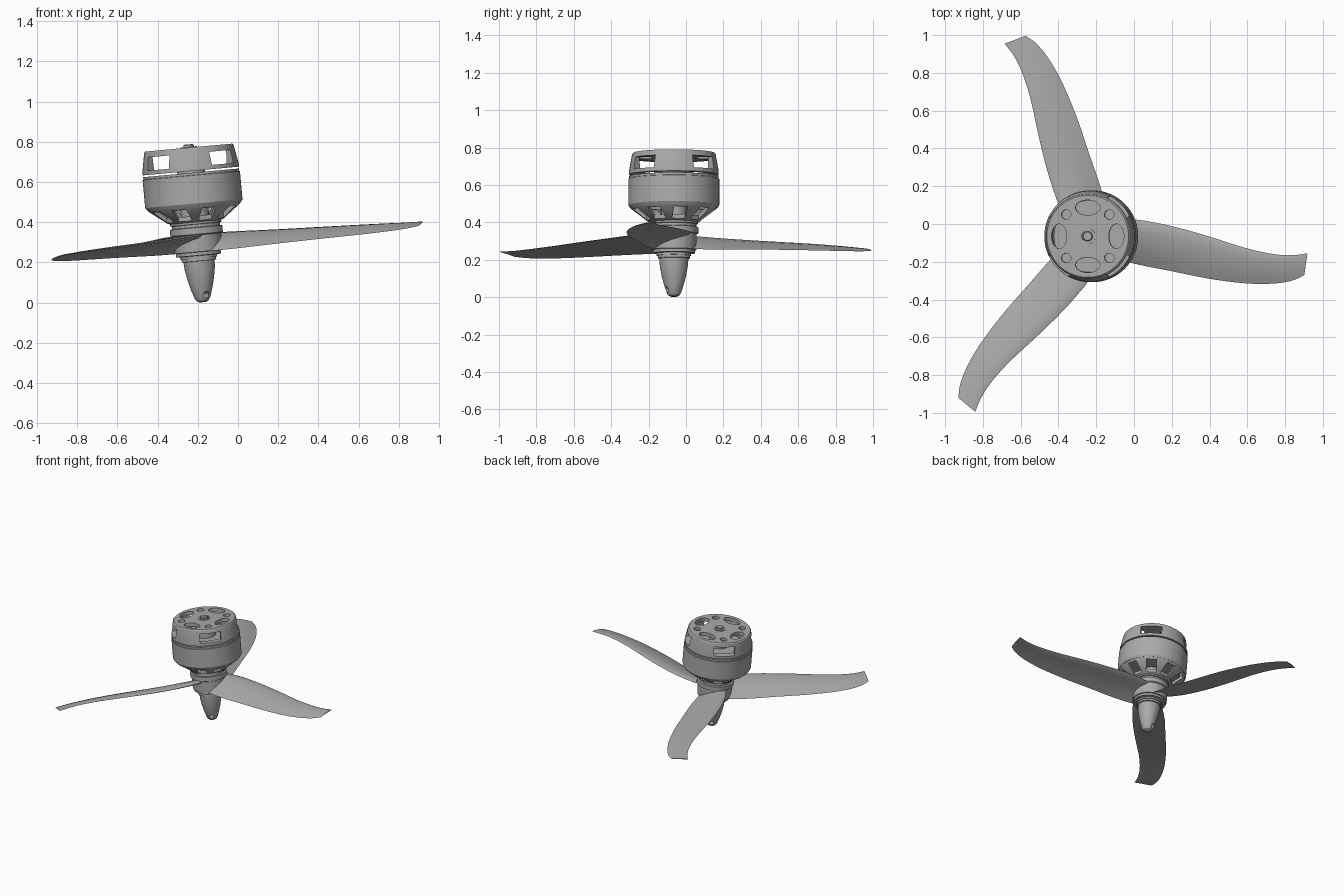
import bpy, bmesh, math
from mathutils import Matrix, Vector

if "Cube" in bpy.data.objects:
    bpy.data.objects.remove(bpy.data.objects["Cube"])

# Whole unit leans about 5 degrees around Y, spinner tip on the ground
FRAME = Matrix.Translation((-0.175, -0.065, 0.002)) @ Matrix.Rotation(math.radians(-5.2), 4, 'Y')

grey = bpy.data.materials.new("plain_grey")
grey.diffuse_color = (0.4, 0.4, 0.4, 1)
grey.use_nodes = True
grey.node_tree.nodes["Principled BSDF"].inputs["Base Color"].default_value = grey.diffuse_color


def rot_z(deg):
    return Matrix.Rotation(math.radians(deg), 4, 'Z')


def make(name, bm):
    bmesh.ops.remove_doubles(bm, verts=bm.verts, dist=1e-5)
    bmesh.ops.recalc_face_normals(bm, faces=bm.faces)
    me = bpy.data.meshes.new(name)
    bm.to_mesh(me)
    bm.free()
    ob = bpy.data.objects.new(name, me)
    bpy.context.collection.objects.link(ob)
    return ob


def lathe(name, profile, seg=72):
    """Closed (r, z) outline turned around the local axis."""
    bm = bmesh.new()
    rings = []
    for i in range(seg):
        a = 2 * math.pi * i / seg
        rings.append([bm.verts.new((r * math.cos(a), r * math.sin(a), z)) for r, z in profile])
    n = len(profile)
    for i in range(seg):
        p, q = rings[i], rings[(i + 1) % seg]
        for j in range(n):
            k = (j + 1) % n
            if profile[j][0] == 0 and profile[k][0] == 0:
                continue
            bm.faces.new((p[j], q[j], q[k], p[k]))
    return make(name, bm)


def cut(ob, bm):
    cutter = make("cutter", bm)
    cutter.hide_render = True
    mod = ob.modifiers.new("cut", 'BOOLEAN')
    mod.operation = 'DIFFERENCE'
    mod.solver = 'EXACT'
    mod.object = cutter
    bpy.context.view_layer.update()
    dg = bpy.context.evaluated_depsgraph_get()
    me = bpy.data.meshes.new_from_object(ob.evaluated_get(dg))
    ob.modifiers.clear()
    ob.data = me
    bpy.data.objects.remove(cutter)


def box(bm, m, size):
    bmesh.ops.create_cube(bm, size=1, matrix=m @ Matrix.Diagonal((*size, 1)))


def cyl(bm, m, r, h, seg=24):
    bmesh.ops.create_cone(bm, cap_ends=True, segments=seg, radius1=r, radius2=r, depth=h, matrix=m)


def finish(ob, angle=30):
    ob.data.transform(FRAME)
    ob.data.materials.clear()
    ob.data.materials.append(grey)
    ob.data.shade_smooth()
    ob.data.set_sharp_from_angle(angle=math.radians(angle))


# Spinner with a cross hole near its tip
spinner = lathe("spinner", [(0, 0), (.018, .001), (.031, .008), (.039, .022), (.053, .065), (.066, .115),
                            (.075, .165), (.078, .205), (.086, .206), (.086, .222), (0, .222)])
bm = bmesh.new()
cyl(bm, rot_z(-62) @ Matrix.Translation((0, 0, .036)) @ Matrix.Rotation(math.pi / 2, 4, 'Y'), .016, .3)
cut(spinner, bm)
finish(spinner)

# Propeller hub and collars
finish(lathe("propeller_hub", [(0, .22), (.092, .22), (.092, .232), (.112, .234), (.112, .25), (.12, .252),
                               (.122, .335), (.131, .34), (.131, .372), (.12, .375), (.12, .388),
                               (.128, .39), (.128, .402), (0, .402)]))

# Blades: station = (u high, u low, v high, v low, z high, z low, thickness)
STATIONS = [(.05, .05, .08, -.10, .335, .25, .03), (.2, .2, .09, -.145, .33, .252, .028),
            (.4, .4, .055, -.185, .322, .257, .024), (.6, .6, 0, -.225, .316, .261, .02),
            (.8, .8, -.063, -.25, .31, .264, .016), (.95, .95, -.095, -.25, .305, .268, .012),
            (1.05, 1.05, -.1, -.232, .301, .274, .009), (1.125, 1.107, -.09, -.205, .3, .282, .006)]
SECTION = [(0, 0), (.08, .45), (.25, .8), (.5, .9), (.75, .6), (1, 0), (.75, .15), (.5, .1), (.25, -.05), (.08, -.2)]


def blend(s, t):
    """Catmull-Rom blend along the stations."""
    g = lambda i: STATIONS[max(0, min(len(STATIONS) - 1, i))]
    return [.5 * (2 * b + (c - a) * t + (2 * a - 5 * b + 4 * c - d) * t * t + (3 * b - a - 3 * c + d) * t ** 3)
            for a, b, c, d in zip(g(s - 1), g(s), g(s + 1), g(s + 2))]


rows = [blend(s, k / 3) for s in range(len(STATIONS) - 1) for k in range(3)] + [STATIONS[-1]]
for n in range(3):
    bm = bmesh.new()
    loops = []
    for uh, ul, vh, vl, zh, zl, th in rows:
        hi, lo = Vector((uh, vh, zh)), Vector((ul, vl, zl))
        loops.append([bm.verts.new(rot_z(120 * n) @ (hi.lerp(lo, f) + Vector((0, 0, h * th))))
                      for f, h in SECTION])
    m = len(SECTION)
    for p, q in zip(loops, loops[1:]):
        for j in range(m):
            bm.faces.new((p[j], p[(j + 1) % m], q[(j + 1) % m], q[j]))
    bm.faces.new(loops[0])
    bm.faces.new(loops[-1])
    finish(make(f"blade_{n + 1}", bm), 50)

# Spoked bell: cone shell with windows between the spokes
bell = lathe("bell_spokes", [(.10, .40), (.128, .40), (.14, .405), (.228, .472), (.236, .488), (.215, .488),
                             (.13, .42), (.10, .42)])
bm = bmesh.new()
for i in range(9):
    box(bm, rot_z(40 * i + 10) @ Matrix.Translation((.181, 0, .45)), (.075, .072, .3))
cut(bell, bm)
finish(bell)

# Motor can
finish(lathe("motor_can", [(.215, .485), (.234, .478), (.243, .492), (.243, .632), (.239, .634), (.239, .646),
                           (.215, .646)]))

# Stator core and bearing tube inside
finish(lathe("stator", [(0, .50), (.19, .50), (.2, .51), (.2, .635), (.19, .645), (0, .645)]))
finish(lathe("bearing_tube", [(0, .40), (.07, .40), (.07, .75), (0, .75)], 32))

# Mounting cap: tapered shell with side windows, slots and screw holes
cap = lathe("mounting_cap", [(.195, .655), (.24, .655), (.24, .674), (.223, .766), (.217, .772), (0, .772),
                             (0, .745), (.2, .745)])
bm = bmesh.new()
for i in range(4):
    side = rot_z(90 * i + 45)
    box(bm, side @ Matrix.Translation((.22, 0, .709)), (.12, .15, .066))
    cyl(bm, side @ Matrix.Translation((.162, 0, .775)), .025, .05)
    slot = rot_z(90 * i) @ Matrix.Translation((.152, 0, .76)) @ Matrix.Diagonal((.04, .065, 1, 1))
    cyl(bm, slot, 1, .1, 32)
cut(cap, bm)
finish(cap)

# Raised ring and shaft end on top
finish(lathe("top_ring", [(.032, .765), (.042, .765), (.042, .776), (.032, .776)], 32))
finish(lathe("shaft_end", [(0, .765), (.026, .765), (.026, .784), (.022, .788), (0, .788)], 24))
